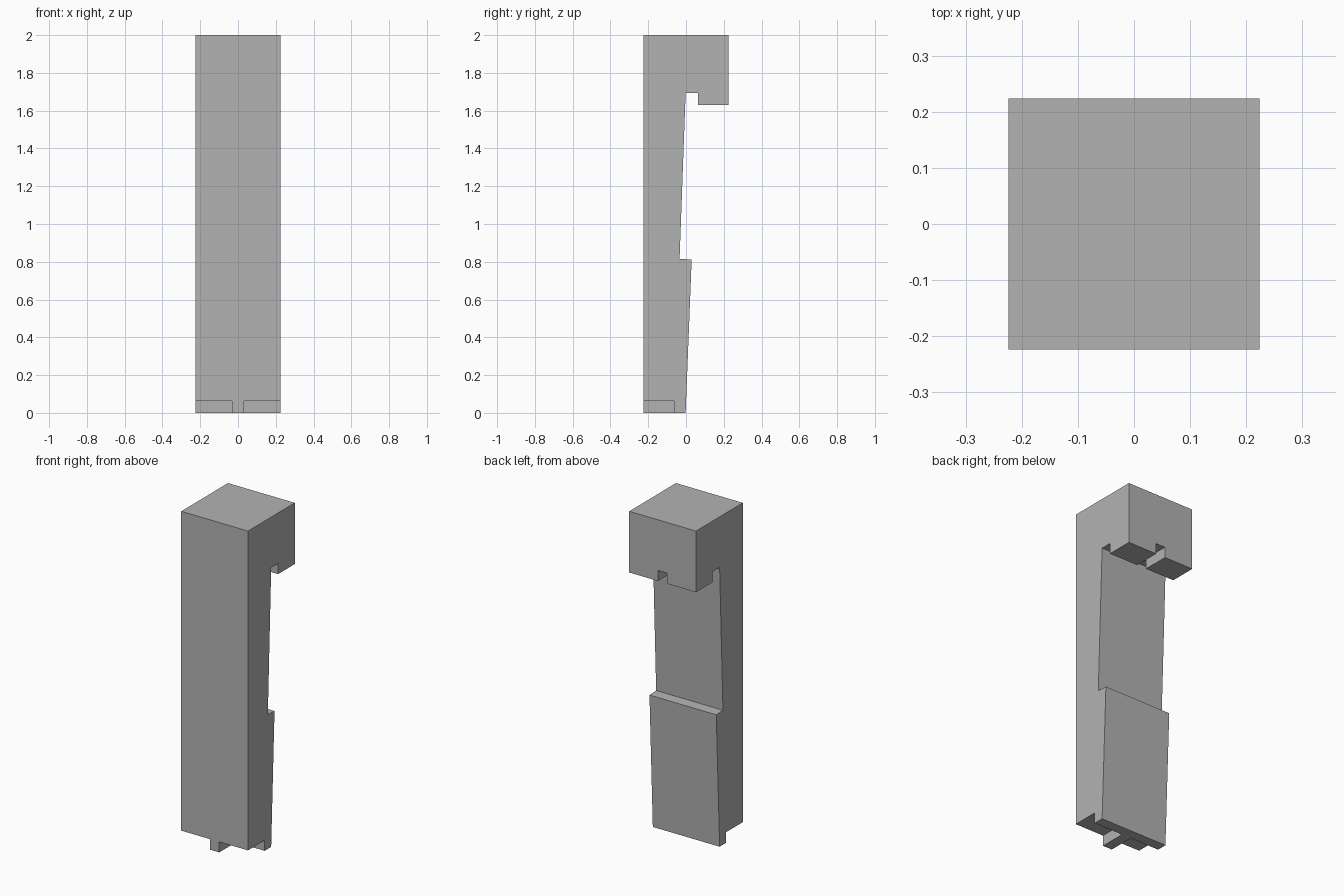
import bpy
import bmesh

cube = bpy.data.objects.get("Cube")
if cube:
    bpy.data.objects.remove(cube, do_unlink=True)

HALF = 0.224      # half width of the beam
STEP = 0.064      # size of the tongue, groove and key gap
STEM = 0.031      # half width of the tongue's stem
ROOF = 1.693      # height of the groove roof
OUT = 0.3         # cutters reach past the beam

grey = bpy.data.materials.new("plain_grey")
grey.use_nodes = True
grey.diffuse_color = (0.45, 0.45, 0.45, 1)
grey.node_tree.nodes["Principled BSDF"].inputs["Base Color"].default_value = (0.45, 0.45, 0.45, 1)


def prism(name, profile, x0, x1):
    """Extrude a (y, z) profile from x0 to x1."""
    bm = bmesh.new()
    face = bm.faces.new([bm.verts.new((x0, y, z)) for y, z in profile])
    result = bmesh.ops.extrude_face_region(bm, geom=[face])
    moved = [v for v in result["geom"] if isinstance(v, bmesh.types.BMVert)]
    bmesh.ops.translate(bm, verts=moved, vec=(x1 - x0, 0, 0))
    bmesh.ops.recalc_face_normals(bm, faces=bm.faces)
    mesh = bpy.data.meshes.new(name)
    bm.to_mesh(mesh)
    bm.free()
    mesh.materials.append(grey)
    obj = bpy.data.objects.new(name, mesh)
    bpy.context.collection.objects.link(obj)
    return obj


def cut(target, x0, x1, y0, y1, z0, z1):
    """Cut a box out of the target."""
    cutter = prism("cutter", [(y0, z0), (y1, z0), (y1, z1), (y0, z1)], x0, x1)
    cutter.hide_render = True
    mod = target.modifiers.new("cut", "BOOLEAN")
    mod.operation = "DIFFERENCE"
    mod.solver = "EXACT"
    mod.object = cutter
    bpy.context.view_layer.objects.active = target
    bpy.ops.object.modifier_apply(modifier=mod.name)
    bpy.data.objects.remove(cutter, do_unlink=True)


# Beam with two sloped joint faces, a key step and a hooked head
beam = prism("scarf_joint_beam", [
    (-HALF, 0), (-0.002, 0), (0.03, 0.812), (-0.034, 0.815),
    (-0.002, ROOF), (STEP, ROOF), (STEP, ROOF - STEP),
    (HALF, ROOF - STEP), (HALF, 2), (-HALF, 2)], -HALF, HALF)

# Corner notches that leave a T-shaped tongue on the foot
cut(beam, -OUT, -STEM, -OUT, -STEP, -0.1, STEP)
cut(beam, STEM, OUT, -OUT, -STEP, -0.1, STEP)

# Slot through the hook that takes a matching tongue
cut(beam, -STEM, STEM, 0.04, OUT, 1.5, ROOF)
